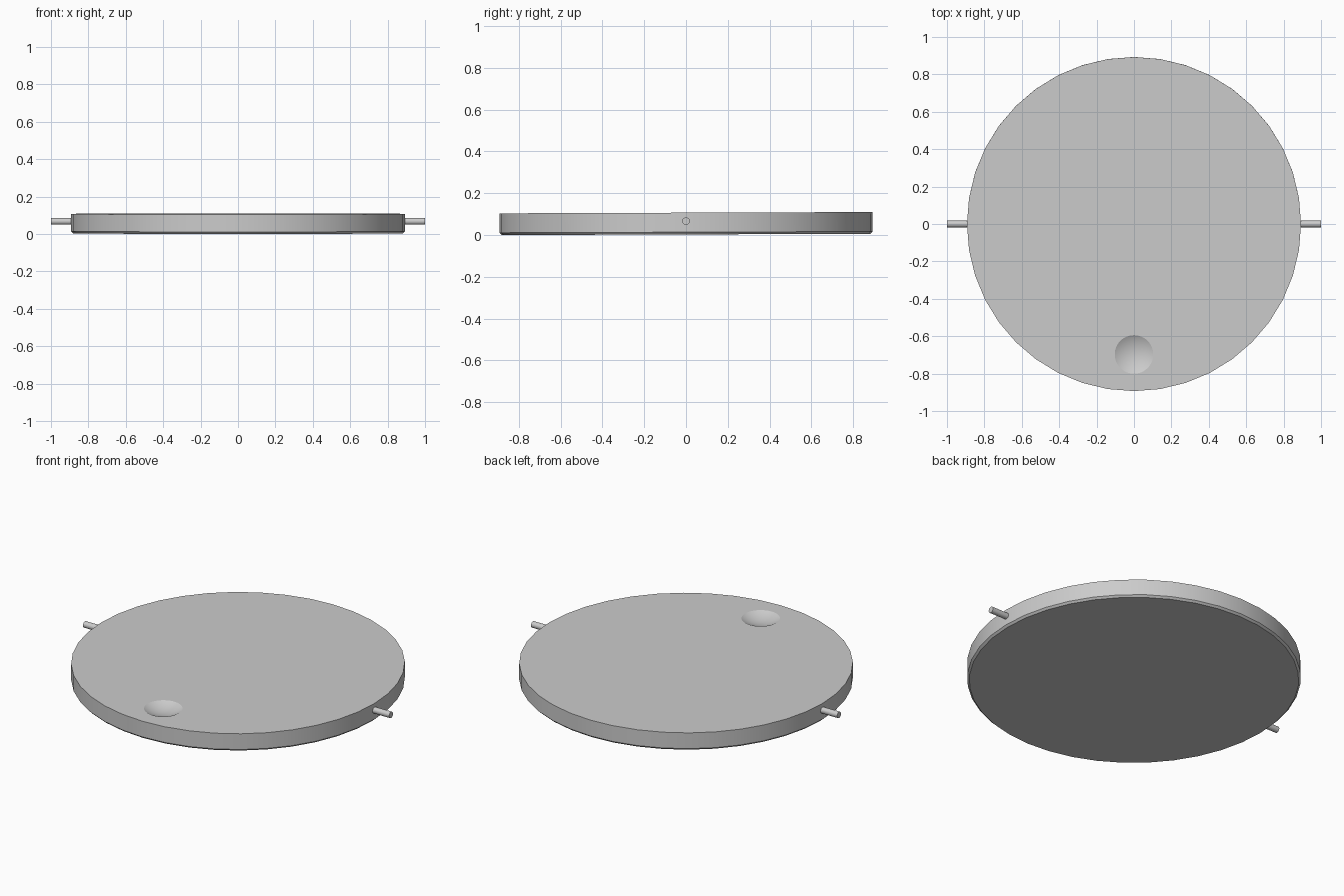
import bpy, bmesh
from math import radians, sin, cos, tau

if "Cube" in bpy.data.objects:
    bpy.data.objects.remove(bpy.data.objects["Cube"])

TILT = radians(0.2)      # the disc leans very slightly on its pivots
SEGMENTS = 40


def lathe(name, profile):
    """Closed solid from (radius, z) points, capped at both ends."""
    bm = bmesh.new()
    rings = [[bm.verts.new((r * cos(tau * i / SEGMENTS), r * sin(tau * i / SEGMENTS), z))
              for i in range(SEGMENTS)] for r, z in profile]
    for a, b in zip(rings, rings[1:]):
        for i in range(SEGMENTS):
            j = (i + 1) % SEGMENTS
            bm.faces.new((a[i], a[j], b[j], b[i]))
    bm.faces.new(rings[0][::-1])
    bm.faces.new(rings[-1])
    mesh = bpy.data.meshes.new(name)
    bm.to_mesh(mesh)
    bm.free()
    obj = bpy.data.objects.new(name, mesh)
    bpy.context.collection.objects.link(obj)
    return obj


def smooth(obj, angle):
    bpy.ops.object.select_all(action='DESELECT')
    obj.select_set(True)
    bpy.context.view_layer.objects.active = obj
    bpy.ops.object.shade_smooth_by_angle(angle=radians(angle))


# Round lid with a small chamfer along the bottom edge
thick = 0.104
disc = lathe("lid_disc", [(0.882, 0), (0.893, 0.011), (0.893, thick)])

# Shallow spherical finger dent near the front edge
dent_r, depth = 0.103, 0.026
ball_r = (dent_r ** 2 + depth ** 2) / (2 * depth)
bpy.ops.mesh.primitive_uv_sphere_add(segments=48, ring_count=64, radius=ball_r,
                                     location=(0, -0.697, thick - depth + ball_r))
cutter = bpy.context.object
cutter.name = "dent_cutter"
cut = disc.modifiers.new("dent", 'BOOLEAN')
cut.operation = 'DIFFERENCE'
cut.solver = 'EXACT'
cut.object = cutter
bpy.context.view_layer.objects.active = disc
bpy.ops.object.modifier_apply(modifier=cut.name)
bpy.data.objects.remove(cutter)

smooth(disc, 20)
disc.rotation_euler.x = TILT
disc.location.z = 0.882 * sin(TILT)

# Pivot pins on the left and right
for side, sx in (("left", -1), ("right", 1)):
    bpy.ops.mesh.primitive_cylinder_add(vertices=24, radius=0.018, depth=0.14,
                                        location=(sx * 0.93, 0, 0.067),
                                        rotation=(0, radians(90), 0))
    pin = bpy.context.object
    pin.name = side + "_pivot_pin"
    smooth(pin, 30)
